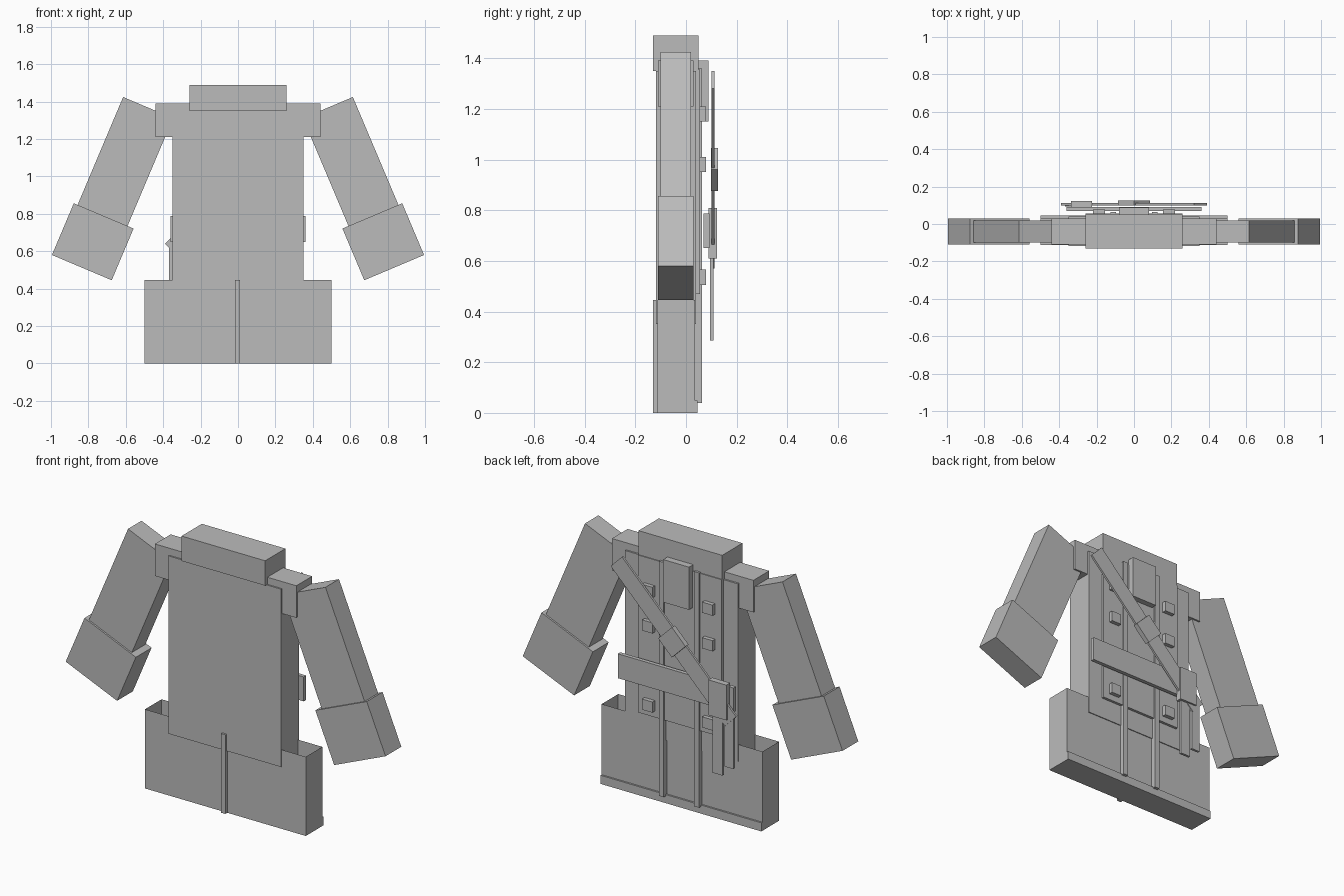
import bpy, bmesh, math
from mathutils import Matrix, Vector

cube = bpy.data.objects.get("Cube")
if cube:
    bpy.data.objects.remove(cube, do_unlink=True)

GREY = (0.5, 0.5, 0.5, 1.0)
cloth = bpy.data.materials.new("grey cloth")
cloth.use_nodes = True
cloth.diffuse_color = GREY
bsdf = cloth.node_tree.nodes["Principled BSDF"]
bsdf.inputs["Base Color"].default_value = GREY
bsdf.inputs["Roughness"].default_value = 0.9


def box(name, x, y, z, angle=0.0, open_top=False):
    """Box from (min, max) ranges, turned about the y axis through its centre."""
    centre = Vector([(r[0] + r[1]) / 2 for r in (x, y, z)])
    size = [r[1] - r[0] for r in (x, y, z)]
    bm = bmesh.new()
    bmesh.ops.create_cube(bm, size=1, matrix=Matrix.Diagonal((*size, 1)))
    if open_top:
        top = [f for f in bm.faces if f.normal.z > 0.5]
        bmesh.ops.delete(bm, geom=top, context='FACES_ONLY')
    mesh = bpy.data.meshes.new(name)
    bm.to_mesh(mesh)
    bm.free()
    mesh.materials.append(cloth)
    obj = bpy.data.objects.new(name, mesh)
    obj.location = centre
    obj.rotation_euler = (0, angle, 0)
    bpy.context.collection.objects.link(obj)
    return obj


def around(cx, cz, w, h):
    """Ranges of a rectangle given its centre and size."""
    return (cx - w / 2, cx + w / 2), (cz - h / 2, cz + h / 2)


# Main garment: body, collar and open-topped skirt
box("body", (-0.35, 0.35), (-0.118, 0.04), (0.35, 1.35))
box("collar", (-0.26, 0.26), (-0.13, 0.05), (1.35, 1.49))
box("skirt", (-0.5, 0.5), (-0.112, 0.035), (0, 0.445), open_top=True)
box("hem", (-0.5, 0.5), (0.03, 0.045), (0, 0.048))
box("skirt_seam", (-0.015, 0.012), (-0.13, -0.11), (0, 0.445))

# Decorated panel and centre flap
box("panel", (-0.26, 0.26), (0.035, 0.055), (0.47, 1.355))
box("flap", (-0.08, 0.08), (0.04, 0.088), (1.15, 1.39))

# Sleeves hang at an angle; across and along are measured on the sleeve axes
TILT = math.radians(22.9)
ACROSS = Vector((math.cos(TILT), math.sin(TILT)))
ALONG = Vector((math.sin(TILT), -math.cos(TILT)))


def sleeve_part(name, side, across, along, y):
    mid = ACROSS * (sum(across) / 2) + ALONG * (sum(along) / 2)
    x, z = around(side * mid.x, mid.y, across[1] - across[0], along[1] - along[0])
    box(name, x, y, z, -side * TILT)


for side, label in ((1, "left"), (-1, "right")):
    # Shoulder and sleeve
    box(label + "_shoulder", tuple(sorted((side * 0.24, side * 0.44))),
        (-0.11, 0.03), (1.21, 1.39))
    sleeve_part(label + "_sleeve", side, (0.83, 1.12), (-1.073, -0.4), (-0.10, 0.02))
    sleeve_part(label + "_cuff", side, (0.795, 1.142), (-0.447, -0.147), (-0.11, 0.03))
    # Long trim and buttons
    x, z = around(side * 0.11, 0.70, 0.03, 1.32)
    box(label + "_trim", x, (0.03, 0.063), z)
    for i, height in enumerate((1.18, 0.98, 0.535)):
        x, z = around(side * 0.187, height, 0.064, 0.06)
        box(f"{label}_button_{i + 1}", x, (0.05, 0.078), z)

# Belt, shoulder strap and buckle
box("belt", (-0.36, 0.36), (0.07, 0.092), (0.65, 0.787))
x, z = around(0, 0.96, 1.004, 0.10)
box("shoulder_strap", x, (0.10, 0.112), z, -math.radians(45))
x, z = around(0, 0.96, 0.12, 0.12)
box("buckle", x, (0.098, 0.126), z, -math.radians(45))

# Pouch with two hanging strips
box("pouch", (-0.336, -0.225), (0.088, 0.122), (0.61, 0.808))
box("long_strip", (-0.303, -0.24), (0.094, 0.108), (0.285, 0.62))
box("short_strip", (-0.37, -0.315), (0.094, 0.108), (0.34, 0.65))
